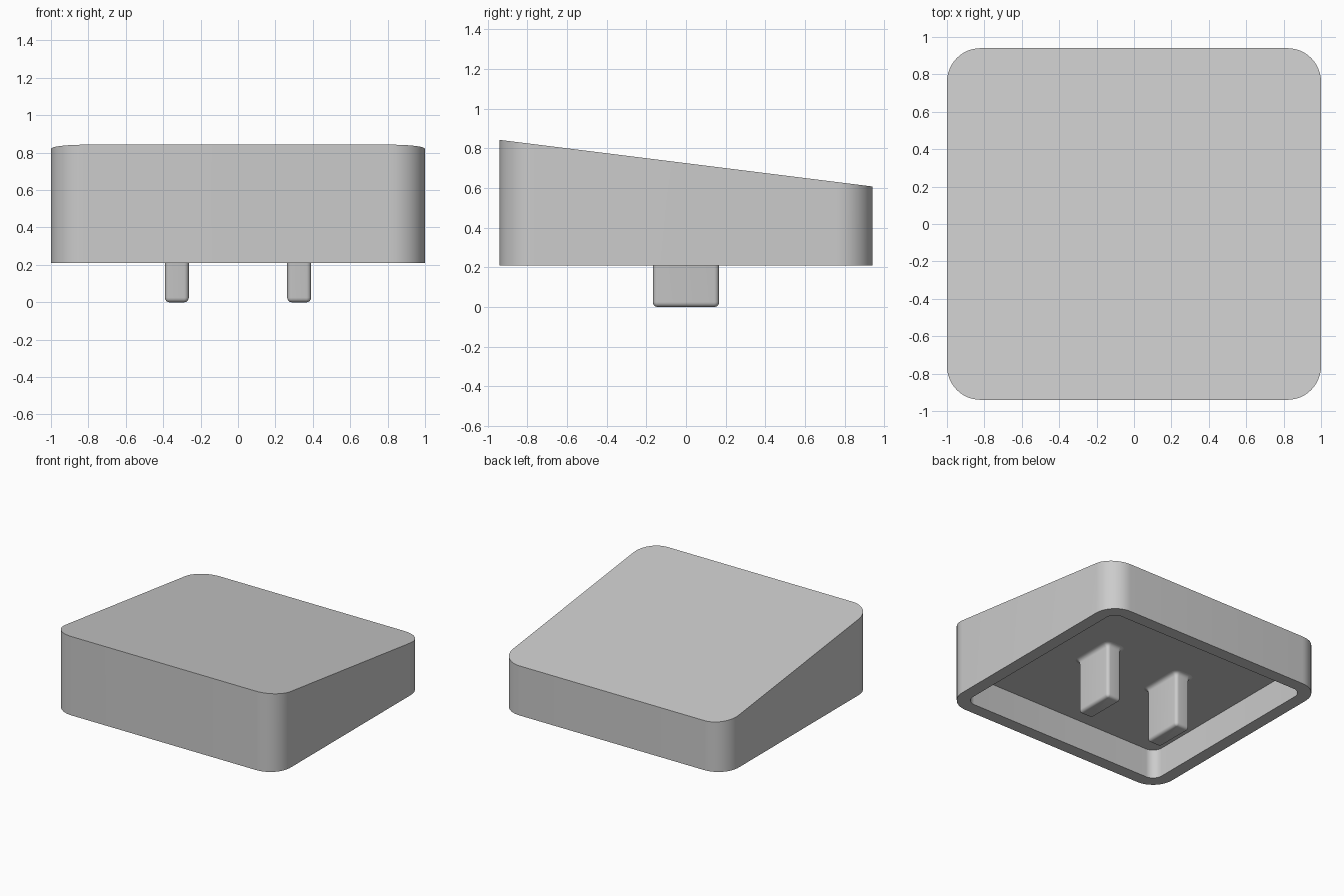
import bpy, bmesh, math

if "Cube" in bpy.data.objects:
    bpy.data.objects.remove(bpy.data.objects["Cube"], do_unlink=True)

# Single plain plastic colour
GREY = (0.6, 0.6, 0.6, 1.0)
plastic = bpy.data.materials.new("grey_plastic")
plastic.use_nodes = True
plastic.diffuse_color = GREY
plastic.node_tree.nodes["Principled BSDF"].inputs["Base Color"].default_value = GREY


def rounded_rect(hx, hy, r, steps):
    """Counter-clockwise outline of a rectangle with rounded corners."""
    points = []
    for i, (sx, sy) in enumerate([(1, 1), (-1, 1), (-1, -1), (1, -1)]):
        for k in range(steps + 1):
            a = math.radians(90) * (i + k / steps)
            points.append((sx * (hx - r) + r * math.cos(a),
                           sy * (hy - r) + r * math.sin(a)))
    return points


def loft(name, rings, steps, cx=0.0, cap_last=True):
    """Skin rings of (half x, half y, radius, height) and cap the ends."""
    bm = bmesh.new()
    loops = []
    for hx, hy, r, z in rings:
        height = z if callable(z) else lambda y, z=z: z
        loops.append([bm.verts.new((cx + x, y, height(y)))
                      for x, y in rounded_rect(hx, hy, r, steps)])
    for a, b in zip(loops, loops[1:]):
        n = len(a)
        for i in range(n):
            j = (i + 1) % n
            bm.faces.new((a[i], b[i], b[j], a[j]))
    bm.faces.new(loops[0])
    if cap_last:
        bm.faces.new(loops[-1][::-1])
    bmesh.ops.recalc_face_normals(bm, faces=bm.faces[:])
    mesh = bpy.data.meshes.new(name)
    bm.to_mesh(mesh)
    bm.free()
    mesh.materials.append(plastic)
    obj = bpy.data.objects.new(name, mesh)
    bpy.context.collection.objects.link(obj)
    bpy.ops.object.select_all(action="DESELECT")
    obj.select_set(True)
    bpy.context.view_layer.objects.active = obj
    bpy.ops.object.shade_smooth_by_angle(angle=math.radians(35))
    return obj


HX, HY, WALL = 1.0, 0.94, 0.10
RIM, CEILING = 0.21, 0.445


def sloped_top(y):
    return 0.725 - 0.125 * y


# Hollow cap: sloped top, outer wall, rim, inner wall, flat ceiling
loft("cap_shell", [
    (HX, HY, 0.18, sloped_top),
    (HX, HY, 0.18, RIM),
    (HX - WALL, HY - WALL, 0.08, RIM),
    (HX - WALL, HY - WALL, 0.08, CEILING),
], steps=12)

# Two mounting prongs with a filleted root and rounded tip
PX, PY, PR, FILLET, TIP = 0.064, 0.167, 0.025, 0.03, 0.025
for side, cx in (("right", -0.327), ("left", 0.327)):
    rings = [(PX + FILLET, PY + FILLET, PR + FILLET, CEILING + 0.01)]
    for k in range(5):
        a = math.radians(90) * k / 4
        grow = FILLET * (1 - math.sin(a))
        rings.append((PX + grow, PY + grow, PR + grow,
                      CEILING - FILLET * (1 - math.cos(a))))
    for k in range(5):
        a = math.radians(90) * k / 4
        cut = TIP * (1 - math.cos(a)) * 0.95
        rings.append((PX - cut, PY - cut, PR - cut, TIP * (1 - math.sin(a))))
    loft(side + "_prong", rings, steps=6, cx=cx)
